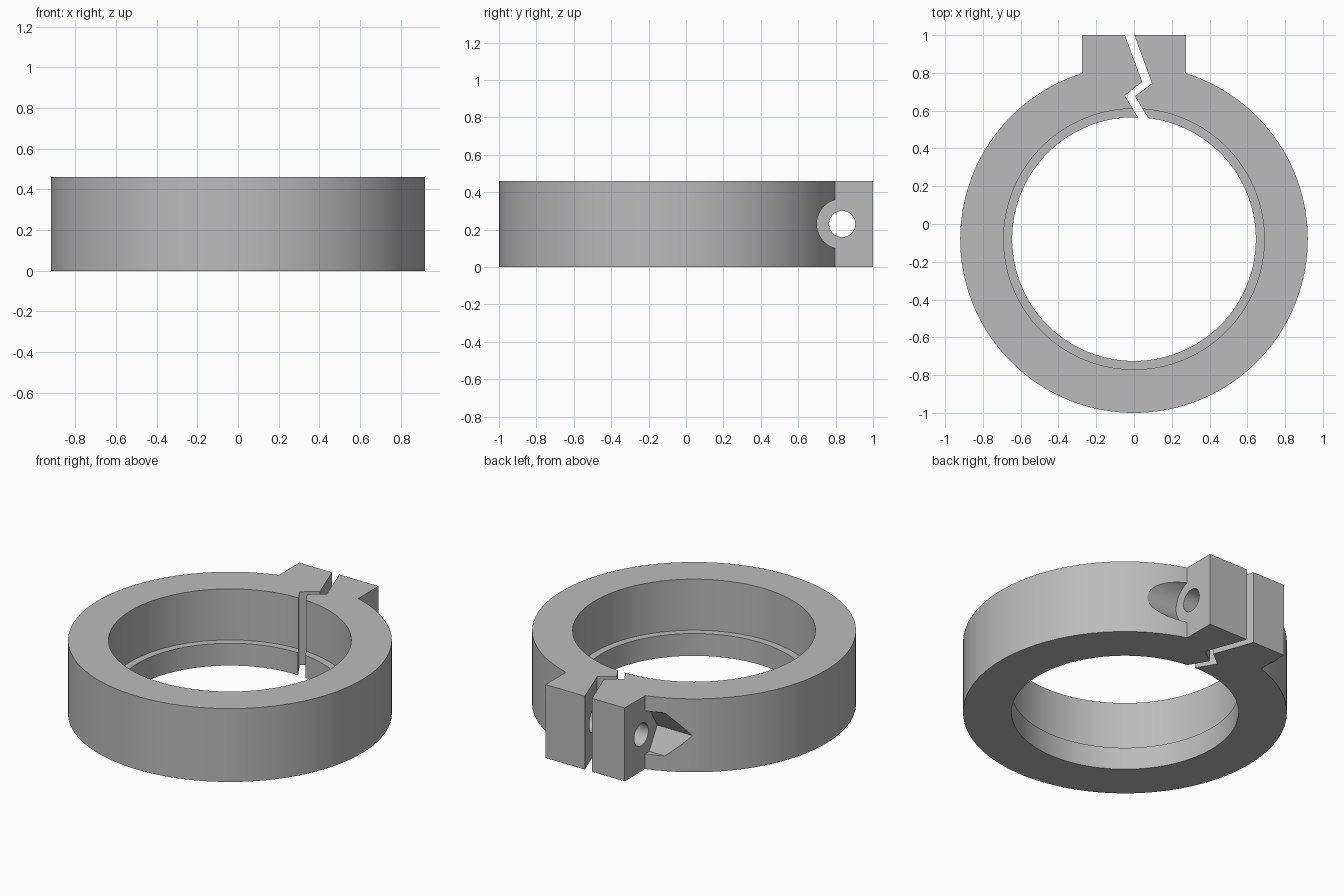
import bpy
import bmesh
from math import pi, sin, cos, asin, sqrt

cube = bpy.data.objects.get("Cube")
if cube:
    bpy.data.objects.remove(cube, do_unlink=True)

HEIGHT = 0.46
CENTRE_Y = -0.08
OUTER, BORE, UPPER_BORE = 0.92, 0.645, 0.69
LEDGE_Z = 0.14
LUG = 0.275
BOLT_Y, BOLT_Z = 0.835, HEIGHT / 2
HEAD_RADIUS, HOLE_RADIUS = 0.135, 0.07

grey = bpy.data.materials.new("grey metal")
grey.use_nodes = True
colour = (0.5, 0.5, 0.5, 1)
grey.diffuse_color = colour
grey.node_tree.nodes["Principled BSDF"].inputs["Base Color"].default_value = colour


def arc(cx, cy, radius, start, end, steps):
    """Points along an arc, both ends included."""
    angles = [start + (end - start) * i / steps for i in range(steps + 1)]
    return [(cx + radius * cos(a), cy + radius * sin(a)) for a in angles]


def circle(cx, cy, radius, steps):
    return arc(cx, cy, radius, 0, 2 * pi, steps)[:-1]


def prism(name, outline, low, high, axis="z"):
    """Extrude an outline along z (xy outline) or along x (yz outline)."""
    def place(p, t):
        return (p[0], p[1], t) if axis == "z" else (t, p[0], p[1])
    bm = bmesh.new()
    bottom = [bm.verts.new(place(p, low)) for p in outline]
    top = [bm.verts.new(place(p, high)) for p in outline]
    bm.faces.new(bottom)
    bm.faces.new(top)
    for i in range(len(outline)):
        j = (i + 1) % len(outline)
        bm.faces.new((bottom[i], bottom[j], top[j], top[i]))
    bmesh.ops.recalc_face_normals(bm, faces=bm.faces)
    mesh = bpy.data.meshes.new(name)
    bm.to_mesh(mesh)
    bm.free()
    mesh.materials.append(grey)
    obj = bpy.data.objects.new(name, mesh)
    bpy.context.collection.objects.link(obj)
    return obj


def cut(target, cutter):
    """Subtract the cutter and remove it."""
    mod = target.modifiers.new(cutter.name, "BOOLEAN")
    mod.operation = "DIFFERENCE"
    mod.solver = "EXACT"
    mod.object = cutter
    bpy.context.view_layer.objects.active = target
    bpy.ops.object.modifier_apply(modifier=mod.name)
    bpy.data.objects.remove(cutter, do_unlink=True)


def bore_angle(x):
    return pi / 2 - asin(x / BORE)


# Zigzag split between the two lugs, from the back edge to the bore
slit_left = [(-0.048, 1.0), (0.043, 0.752), (-0.048, 0.68)]
slit_right = [(0.002, 1.0), (0.095, 0.744), (0.005, 0.677)]

# Split ring with lugs, as one open outline
lug_angle = pi / 2 - asin(LUG / OUTER)
lug_root_y = CENTRE_Y + sqrt(OUTER ** 2 - LUG ** 2)
outline = [slit_right[0], (LUG, 1.0), (LUG, lug_root_y)]
outline += arc(0, CENTRE_Y, OUTER, lug_angle, -pi - lug_angle, 144)[1:-1]
outline += [(-LUG, lug_root_y), (-LUG, 1.0)] + slit_left
outline += arc(0, CENTRE_Y, BORE, bore_angle(0.021), bore_angle(0.075) + 2 * pi, 144)
outline += slit_right[:0:-1]
ring = prism("clamp_ring", outline, 0, HEIGHT)

# Wider bore above the ledge
cut(ring, prism("upper_bore_cutter", circle(0, CENTRE_Y, UPPER_BORE, 144),
                LEDGE_Z, HEIGHT + 0.1))

# Round bolt head pocket on one side, hexagonal nut pocket on the other
cut(ring, prism("head_pocket_cutter", circle(BOLT_Y, BOLT_Z, HEAD_RADIUS, 64),
                LUG, 0.9, "x"))
cut(ring, prism("nut_pocket_cutter",
                circle(BOLT_Y, BOLT_Z, HEAD_RADIUS / cos(pi / 6), 6),
                -0.9, -LUG, "x"))

# Bolt hole through both lugs
cut(ring, prism("bolt_hole_cutter", circle(BOLT_Y, BOLT_Z, HOLE_RADIUS, 48),
                -0.5, 0.5, "x"))

bpy.ops.object.select_all(action="DESELECT")
ring.select_set(True)
bpy.context.view_layer.objects.active = ring
bpy.ops.object.shade_smooth_by_angle(angle=pi / 6)
